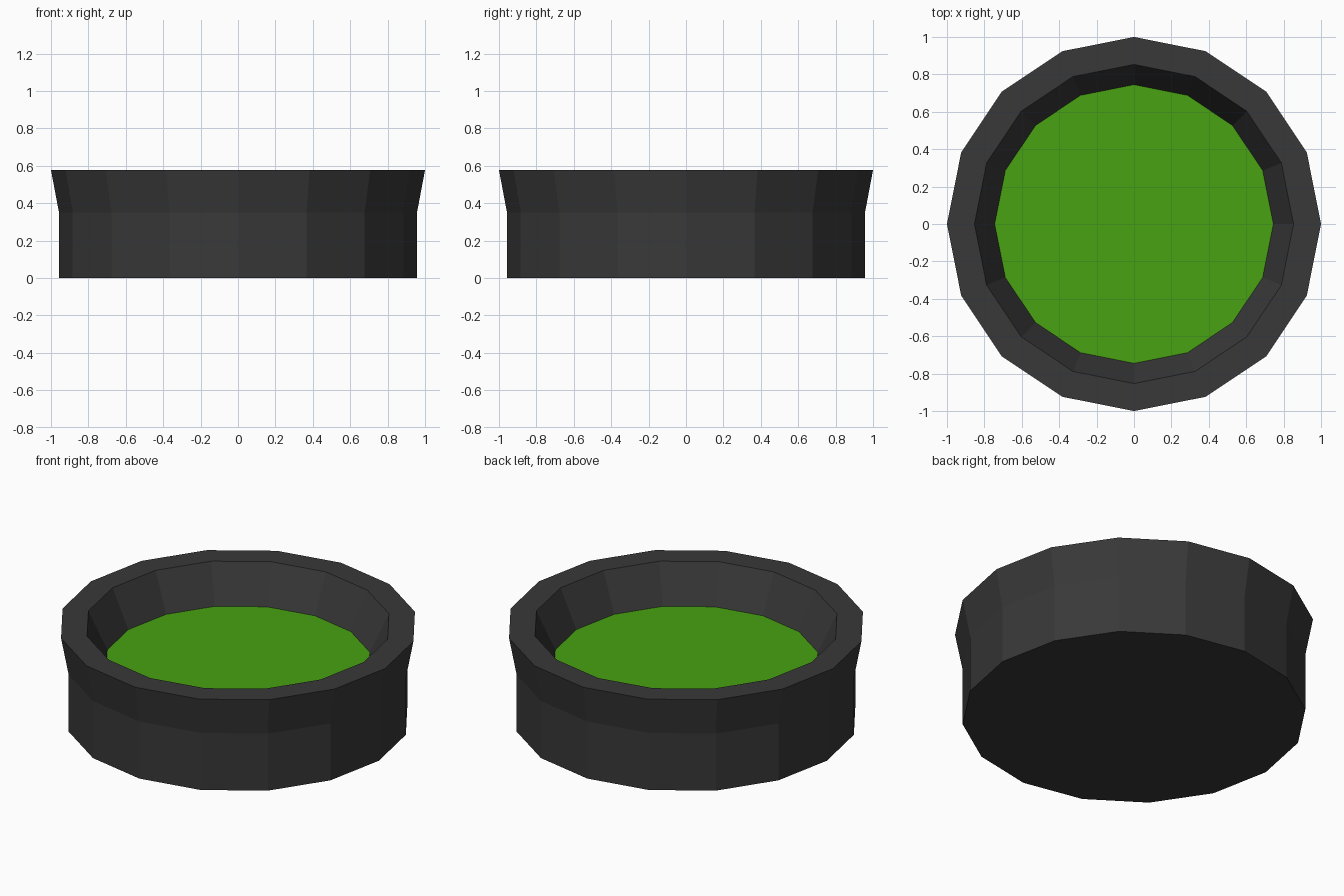
import bpy
import bmesh
from math import cos, sin, tau

cube = bpy.data.objects.get("Cube")
if cube:
    bpy.data.objects.remove(cube, do_unlink=True)

SIDES = 16


def make_material(name, rgb):
    mat = bpy.data.materials.new(name)
    mat.use_nodes = True
    colour = (*rgb, 1.0)
    mat.diffuse_color = colour
    mat.node_tree.nodes["Principled BSDF"].inputs["Base Color"].default_value = colour
    return mat


def lathe(name, profile, material, cap_start=False, cap_end=False):
    """Spin a (radius, height) profile into a flat-faced ring, with optional caps."""
    bm = bmesh.new()
    rings = [[bm.verts.new((r * cos(tau * i / SIDES), r * sin(tau * i / SIDES), z))
              for i in range(SIDES)] for r, z in profile]
    for low, high in zip(rings, rings[1:]):
        for i in range(SIDES):
            j = (i + 1) % SIDES
            bm.faces.new((low[i], low[j], high[j], high[i]))
    if cap_start:
        bm.faces.new(rings[0][::-1])
    if cap_end:
        bm.faces.new(rings[-1])
    mesh = bpy.data.meshes.new(name)
    bm.to_mesh(mesh)
    bm.free()
    mesh.materials.append(material)
    obj = bpy.data.objects.new(name, mesh)
    bpy.context.collection.objects.link(obj)
    return obj


dark_grey = make_material("dark grey", (0.04, 0.04, 0.04))
green = make_material("green", (0.064, 0.36, 0.006))

FLOOR = (0.745, 0.35)

# Dish: closed base, straight wall, flared lip, flat rim and sloping inner wall
lathe("dish", [(0.957, 0), (0.957, 0.35), (1, 0.578), (0.853, 0.578), FLOOR],
      dark_grey, cap_start=True)

# Green surface filling the bottom of the hollow
lathe("green_surface", [FLOOR], green, cap_end=True)
